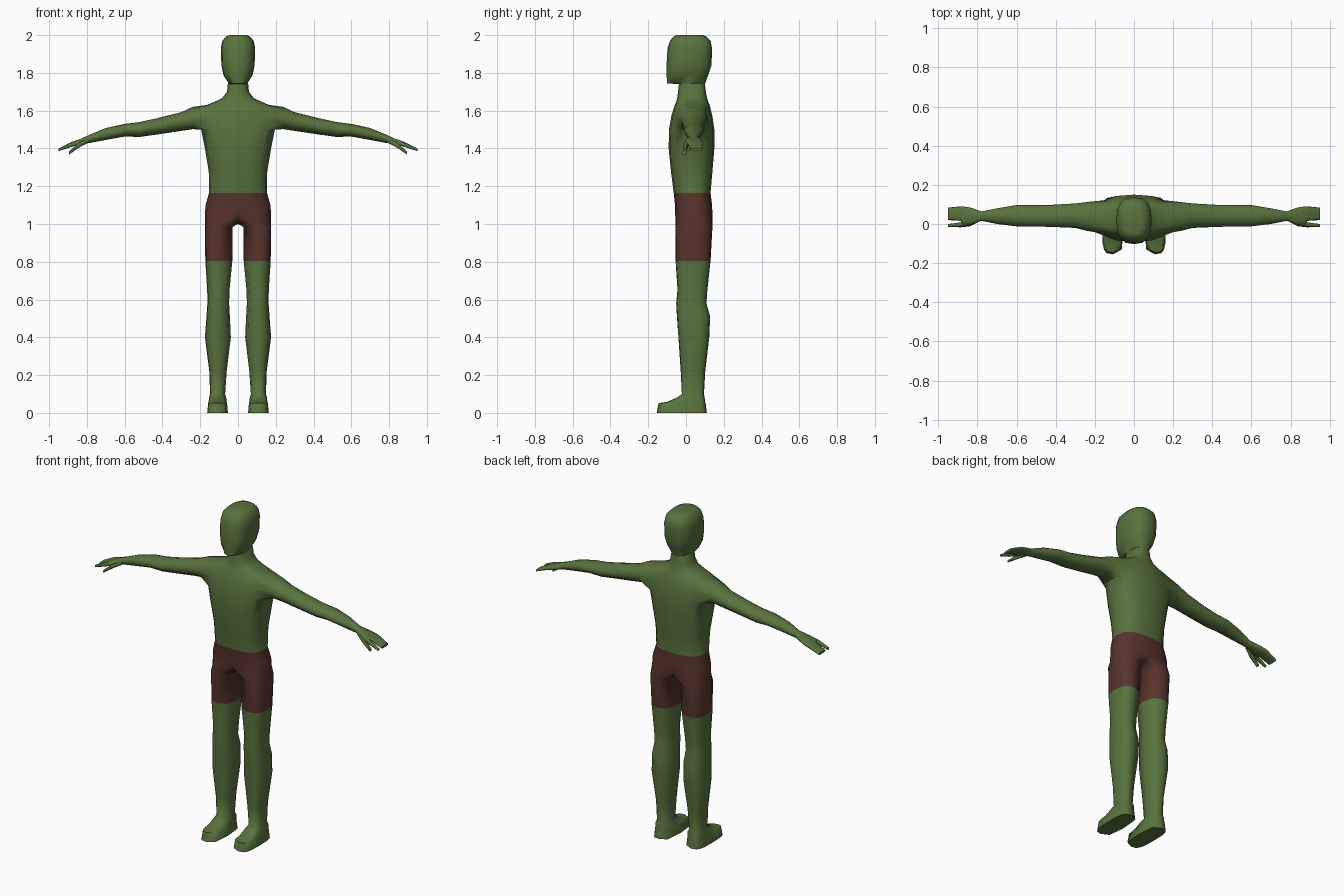
import bpy
import bmesh
from math import cos, sin, radians, copysign

cube = bpy.data.objects.get("Cube")
if cube:
    bpy.data.objects.remove(cube, do_unlink=True)


def make_material(name, rgb):
    mat = bpy.data.materials.new(name)
    mat.use_nodes = True
    mat.diffuse_color = (*rgb, 1)
    bsdf = mat.node_tree.nodes["Principled BSDF"]
    bsdf.inputs["Base Color"].default_value = (*rgb, 1)
    bsdf.inputs["Roughness"].default_value = 0.8
    return mat


bm = bmesh.new()


def oval(angles, a0, a1, b0, b1, power):
    """Points of a squarish oval that fills the box a0..a1, b0..b1."""
    points = []
    for deg in angles:
        c, s = cos(radians(deg)), sin(radians(deg))
        u = copysign(abs(c) ** (2 / power), c)
        v = copysign(abs(s) ** (2 / power), s)
        points.append(((a0 + a1) / 2 + u * (a1 - a0) / 2,
                       (b0 + b1) / 2 + v * (b1 - b0) / 2))
    return points


def bridge(low, high, skip=()):
    n = len(low)
    for i in range(n):
        if i not in skip:
            j = (i + 1) % n
            bm.faces.new((low[i], low[j], high[j], high[i]))


def loft(rings, closed_start=False):
    for low, high in zip(rings, rings[1:]):
        bridge(low, high)
    bm.faces.new(rings[-1])
    if closed_start:
        bm.faces.new(rings[0])


# Torso, neck and head: height, half width, front, back
TRUNK = [
    (1.05, .175, -.057, .14), (1.1, .172, -.058, .138), (1.165, .153, -.065, .13),
    (1.28, .155, -.08, .14), (1.4, .175, -.092, .15), (1.5, .195, -.09, .15),
    (1.57, .18, -.078, .14), (1.63, .165, -.06, .125), (1.645, .13, -.053, .118),
    (1.665, .085, -.047, .112), (1.7, .058, -.042, .105), (1.74, .054, -.038, .1),
    (1.745, .05, -.1, .102), (1.79, .078, -.103, .118), (1.84, .088, -.103, .135),
    (1.93, .091, -.098, .138), (1.97, .083, -.085, .13), (1.993, .062, -.066, .108),
    (2, .045, -.05, .09),
]
ARM_LOW = 5      # trunk rows that border the arm holes
SEGMENTS = 16
trunk = []
for z, half, front, back in TRUNK:
    angles = [360 * k / SEGMENTS for k in range(SEGMENTS)]
    trunk.append([bm.verts.new((x, y, z))
                  for x, y in oval(angles, -half, half, front, back, 2.6)])
arm_columns = (14, 15, 0, 1, 6, 7, 8, 9)
for row in range(len(trunk) - 1):
    hole = arm_columns if row in (ARM_LOW, ARM_LOW + 1) else ()
    bridge(trunk[row], trunk[row + 1], hole)
bm.faces.new(trunk[-1])

# Arm and mitten: distance out, bottom, top, front, back
ARM = [
    (.24, 1.502, 1.62, -.035, .112), (.3, 1.493, 1.592, -.02, .105),
    (.42, 1.475, 1.562, -.015, .098), (.52, 1.461, 1.54, -.012, .097),
    (.6, 1.463, 1.53, -.012, .097), (.7, 1.445, 1.508, 0, .08),
    (.78, 1.43, 1.475, .016, .064), (.835, 1.422, 1.45, -.004, .084),
    (.875, 1.412, 1.437, -.008, .09), (.885, 1.41, 1.433, .016, .09),
    (.95, 1.385, 1.4, .02, .084),
]
INDEX_FINGER = [(.84, 1.42, 1.442, -.005, .02), (.89, 1.405, 1.428, -.014, .008),
                (.95, 1.386, 1.4, -.016, 0)]
THUMB = [(.79, 1.432, 1.455, .012, .035), (.84, 1.405, 1.432, -.012, .012),
         (.895, 1.368, 1.384, -.018, .002)]

# Leg and foot: height, inner side, outer side, front, back
LEG = [
    (.985, .028, .176, -.056, .14), (.805, .03, .173, -.055, .13),
    (.65, .045, .163, -.045, .113), (.58, .047, .162, -.052, .108),
    (.51, .043, .167, -.048, .128), (.4, .038, .175, -.04, .123),
    (.22, .06, .152, -.028, .102), (.1, .068, .148, -.022, .095),
    (.085, .063, .152, -.04, .098), (.058, .06, .156, -.1, .102),
    (.052, .058, .158, -.145, .104), (0, .053, .163, -.155, .11),
]
FOOT_START = 8
ARM_ANGLES = [-150 + 30 * i for i in range(12)]
LEG_ANGLES = [-90 + 22.5 * i for i in range(9)] + [135, 180, 225]


def across(section, side, power):
    x, low, high, front, back = section
    return [bm.verts.new((side * x, y, z))
            for y, z in oval(ARM_ANGLES, front, back, low, high, power)]


# Crotch strip shared by both legs, back to front
crotch = [bm.verts.new((0, y, z)) for y, z in ((.1, 1.015), (.042, 1), (-.015, 1.015))]

for side in (1, -1):
    def column(k):
        return (k if side > 0 else 8 - k) % SEGMENTS

    # Arm grows out of the shoulder hole
    low, mid, high = trunk[ARM_LOW:ARM_LOW + 3]
    shoulder = [low[column(k)] for k in range(-2, 3)] + [mid[column(2)]]
    shoulder += [high[column(k)] for k in range(2, -3, -1)] + [mid[column(-2)]]
    loft([shoulder] + [across(s, side, 2 if s[0] < .8 else 3) for s in ARM])
    for finger in (INDEX_FINGER, THUMB):
        loft([across(s, side, 3) for s in finger], True)

    # Leg grows out of half the hip ring and the crotch strip
    rings = [[trunk[0][column(k)] for k in range(-4, 5)] + crotch]
    for i, (z, inner, outer, front, back) in enumerate(LEG):
        power = 3.5 if i >= FOOT_START else 2.5
        rings.append([bm.verts.new((side * x, y, z)) for x, y in
                      oval(LEG_ANGLES, inner, outer, front, back, power)])
    loft(rings)

# Unused points inside the shoulder holes
bmesh.ops.delete(bm, geom=[v for v in bm.verts if not v.link_faces], context='VERTS')
bmesh.ops.recalc_face_normals(bm, faces=bm.faces[:])

# Shorts are the band between waist and mid thigh
for face in bm.faces:
    if .805 < face.calc_center_median().z < 1.165:
        face.material_index = 1

mesh = bpy.data.meshes.new("body")
bm.to_mesh(mesh)
bm.free()
mesh.materials.append(make_material("green skin", (.098, .171, .048)))
mesh.materials.append(make_material("brown shorts", (.098, .034, .025)))
body = bpy.data.objects.new("body", mesh)
bpy.context.collection.objects.link(body)

bpy.ops.object.select_all(action='DESELECT')
body.select_set(True)
bpy.context.view_layer.objects.active = body
bpy.ops.object.shade_smooth_by_angle(angle=radians(60))
